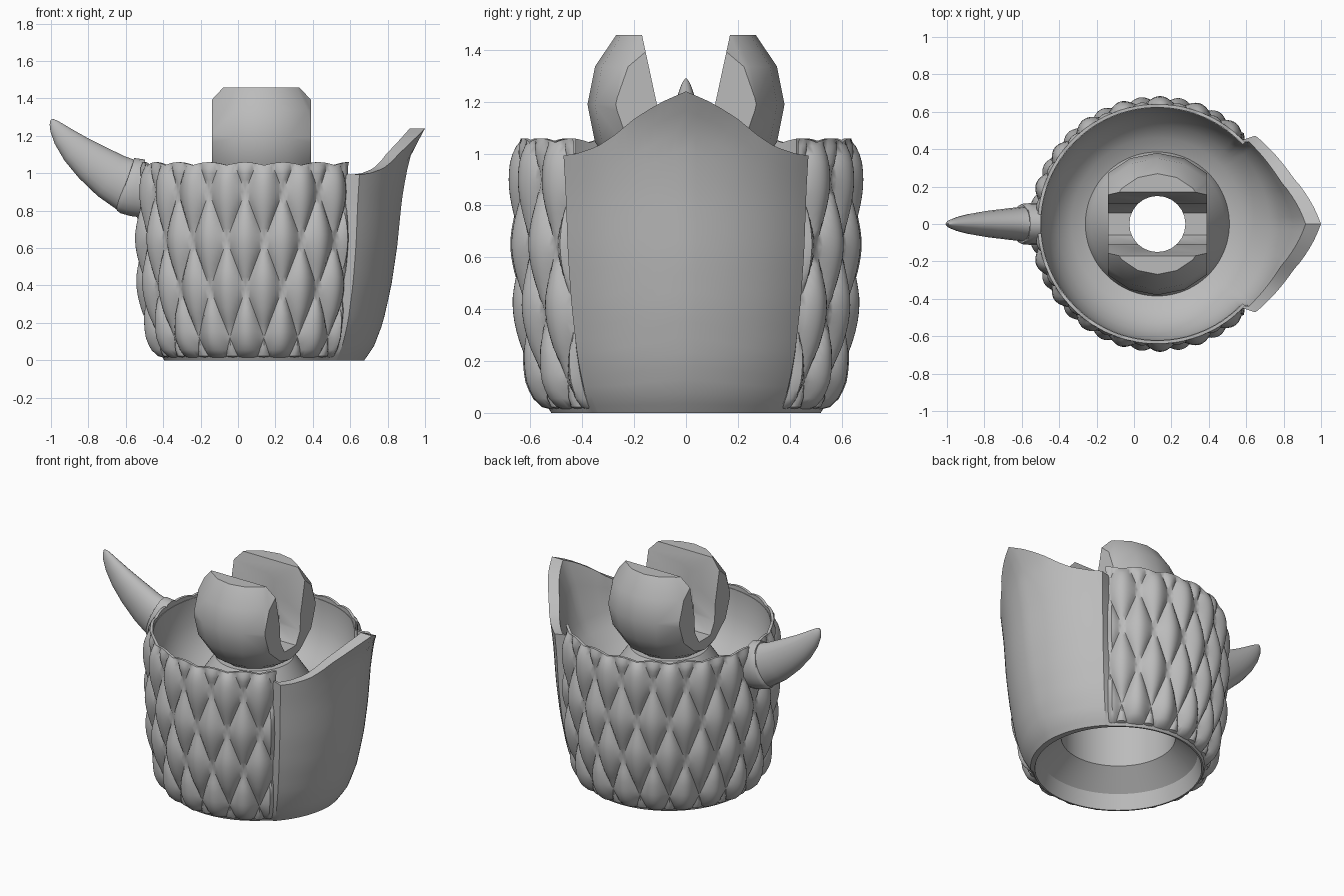
import bpy, bmesh, math
from mathutils import Vector

if "Cube" in bpy.data.objects:
    bpy.data.objects.remove(bpy.data.objects["Cube"])

grey = bpy.data.materials.new("plain grey")
grey.use_nodes = True
grey.diffuse_color = (0.5, 0.5, 0.5, 1)
grey.node_tree.nodes["Principled BSDF"].inputs["Base Color"].default_value = (0.5, 0.5, 0.5, 1)

CX = 0.125          # axis of the cup
BALL_Z = 1.19


def lerp(points, t):
    """Piecewise linear curve through (t, value) pairs."""
    if t <= points[0][0]:
        return points[0][1]
    for (a, va), (b, vb) in zip(points, points[1:]):
        if t <= b:
            return va + (vb - va) * (t - a) / (b - a)
    return points[-1][1]


# Wall radius and keel radius by height; rim height and prow strength by angle from the keel
WALL = [(0, .52), (.05, .548), (.12, .573), (.25, .6), (.45, .622), (.65, .632), (1.1, .632)]
KEEL = [(0, .55), (.07, .6), (.2, .65), (.4, .695), (.6, .725), (.85, .75), (1, .775), (1.1, .8), (1.24, .875)]
TOP = [(0, 1.24), (7, 1.195), (15, 1.13), (22, 1.065), (28, 1.025), (36, 1.0), (44, .99), (52, 1.03)]
PROW = [(0, 1), (15, .86), (27, .72), (42, .52), (45, 0)]


def outer_radius(deg, z):
    wall = lerp(WALL, z)
    return wall + (lerp(KEEL, z) - wall) * lerp(PROW, deg)


def polar(r, ang, z):
    return Vector((CX + r * math.cos(ang), r * math.sin(ang), z))


def trim(bm, co, no):
    """Cut away everything beyond a plane and close the cut."""
    geom = bm.verts[:] + bm.edges[:] + bm.faces[:]
    bmesh.ops.bisect_plane(bm, geom=geom, plane_co=co, plane_no=no, clear_outer=True)
    bmesh.ops.holes_fill(bm, edges=[e for e in bm.edges if e.is_boundary])


def finish(name, bm, angle=30):
    bmesh.ops.recalc_face_normals(bm, faces=bm.faces)
    mesh = bpy.data.meshes.new(name)
    bm.to_mesh(mesh)
    bm.free()
    obj = bpy.data.objects.new(name, mesh)
    bpy.context.collection.objects.link(obj)
    mesh.materials.append(grey)
    bpy.ops.object.select_all(action="DESELECT")
    obj.select_set(True)
    bpy.context.view_layer.objects.active = obj
    if angle:
        bpy.ops.object.shade_smooth_by_angle(angle=math.radians(angle))
    return obj


def axis_distance(a, b):
    mid = (a.co + b.co) / 2
    return math.hypot(mid.x - CX, mid.y)


def loft(bm, rings, around=True, along=False, caps=False, valleys=False):
    """Skin rows of points; valleys splits each quad along its deeper diagonal."""
    rows = [[bm.verts.new(p) for p in ring] for ring in rings]
    n = len(rows[0])
    pairs = list(zip(rows, rows[1:])) + ([(rows[-1], rows[0])] if along else [])
    for a, b in pairs:
        for i in range(n if around else n - 1):
            j = (i + 1) % n
            p, q, r, s = a[i], a[j], b[j], b[i]
            if not valleys:
                bm.faces.new((p, q, r, s))
            elif axis_distance(p, r) < axis_distance(q, s):
                bm.faces.new((p, q, r))
                bm.faces.new((p, r, s))
            else:
                bm.faces.new((p, q, s))
                bm.faces.new((q, r, s))
    if caps:
        bm.faces.new(rows[0])
        bm.faces.new(rows[-1])


# Cup: outer wall, pointed prow, bowl, neck, through hole and hollow underside in one loop
SEG = 120
OUTER = 20
BOWL = [(.605, .86), (.575, .78), (.53, .71), (.46, .65), (.385, .62)]
NECK = [(.36, .7), (.24, .88), (.15, .88), (.15, .5), (.35, .5), (.35, .22), (.485, .1), (.51, 0)]
columns = []
for i in range(SEG):
    ang = 2 * math.pi * i / SEG
    deg = abs((math.degrees(ang) + 180) % 360 - 180)
    top, w = lerp(TOP, deg), lerp(PROW, deg)
    col = []
    for k in range(OUTER + 1):
        z = top * (k / OUTER) ** 1.2
        col.append(polar(outer_radius(deg, z), ang, z))
    rim = outer_radius(deg, top) - .012 - .07 * w
    col.append(polar(rim, ang, top))
    col.append(polar(rim * .5 + .31 + .02 * w, ang, top * .5 + .46))
    for k, (r, z) in enumerate(BOWL):
        col.append(polar(r + .05 * w * (1 - k / 2 if k < 2 else 0), ang, z))
    col += [polar(r, ang, z) for r, z in NECK]
    columns.append(col)
bm = bmesh.new()
loft(bm, columns, along=True)
finish("cup_with_prow", bm)

# Scales: a sheet of staggered pointed pillows around the rest of the wall
COLS, SUB = 15, 16
FIRST, PITCH = .12, .52
START = 43


def pillow(u, v):
    return abs(math.cos(math.pi * (u + v)) * math.cos(math.pi * (u - v))) ** .7


columns = []
for i in range(COLS * SUB + 1):
    u = i / SUB
    ang = math.radians(START + (360 - 2 * START) * u / COLS)
    edge = min(1, min(u, COLS - u) * 5)
    col = [polar(lerp(WALL, 0) - .01, ang, .01)]
    for k in range(-3, 29):
        v = k / SUB
        z = FIRST + PITCH * v
        fade = min(1, (z + .01) / .07, (1.065 - z) / .08)
        r = lerp(WALL, z) + (.005 + .047 * pillow(u, v)) * math.sqrt(fade) * edge
        col.append(polar(r, ang, z))
    crest = 1.043 + .016 * abs(math.cos(math.pi * u))
    col += [polar(.64, ang, crest), polar(.623, ang, crest), polar(.623, ang, 1.0)]
    columns.append(col)
bm = bmesh.new()
loft(bm, columns, around=False, valleys=True)
finish("scale_cover", bm, 45)


# Horn with its collar, lofted along a curved path and ending inside the cup wall
def horn(name, stations, flat, sides=20):
    pts = [Vector((x, 0, z)) for x, z, r in stations]
    rings = []
    for k, (x, z, r) in enumerate(stations):
        along = (pts[min(k + 1, len(pts) - 1)] - pts[max(k - 1, 0)]).normalized()
        up = Vector((-along.z, 0, along.x))
        rings.append([pts[k] + up * r * math.cos(a) + Vector((0, flat * r * math.sin(a), 0))
                      for a in (2 * math.pi * s / sides for s in range(sides))])
    bm = bmesh.new()
    loft(bm, rings, caps=True)
    trim(bm, (-.497, 0, 0), (1, 0, 0))
    finish(name, bm, 50)


horn("horn", [(-.44, .91, .145), (-.595, .935, .143), (-.68, .985, .128), (-.785, 1.06, .108), (-.87, 1.13, .085),
              (-.935, 1.197, .06), (-.972, 1.245, .038), (-.988, 1.272, .022), (-.996, 1.288, .006)], .65)
horn("horn_collar", [(-.44, .91, .155), (-.55, .924, .155), (-.592, .934, .152),
                     (-.602, .937, .144), (-.604, .938, .12)], .72)

# Ball clip: sphere trimmed flat on both sides and on top
bm = bmesh.new()
bmesh.ops.create_uvsphere(bm, u_segments=16, v_segments=8, radius=.38)
bmesh.ops.translate(bm, verts=bm.verts, vec=(CX, 0, BALL_Z))
for side in (1, -1):
    trim(bm, (CX + side * .265, 0, 0), (side, 0, 0))
trim(bm, (0, 0, 1.458), (0, 0, 1))
ball = finish("ball_clip", bm, 0)

# Cutters: tapering slot between the jaws and the axle hole
half = [(.18, 1.505), (.11, 1.18), (.105, 1.07), (.06, .99)]
section = half + [(-y, z) for y, z in reversed(half)]
bm = bmesh.new()
loft(bm, [[(CX + s, y, z) for y, z in section] for s in (-.6, .6)], caps=True)
slot = finish("slot_cutter", bm, 0)
bm = bmesh.new()
loft(bm, [[polar(.15, 2 * math.pi * i / 24, z) for i in range(24)] for z in (.5, 1.8)], caps=True)
hole = finish("hole_cutter", bm, 0)

bpy.ops.object.select_all(action="DESELECT")
ball.select_set(True)
bpy.context.view_layer.objects.active = ball
for cutter in (slot, hole):
    cutter.hide_render = True
    mod = ball.modifiers.new("cut", "BOOLEAN")
    mod.operation, mod.solver, mod.object = "DIFFERENCE", "EXACT", cutter
    bpy.ops.object.modifier_apply(modifier=mod.name)
    bpy.data.objects.remove(cutter)
bpy.ops.object.shade_smooth_by_angle(angle=math.radians(28))
